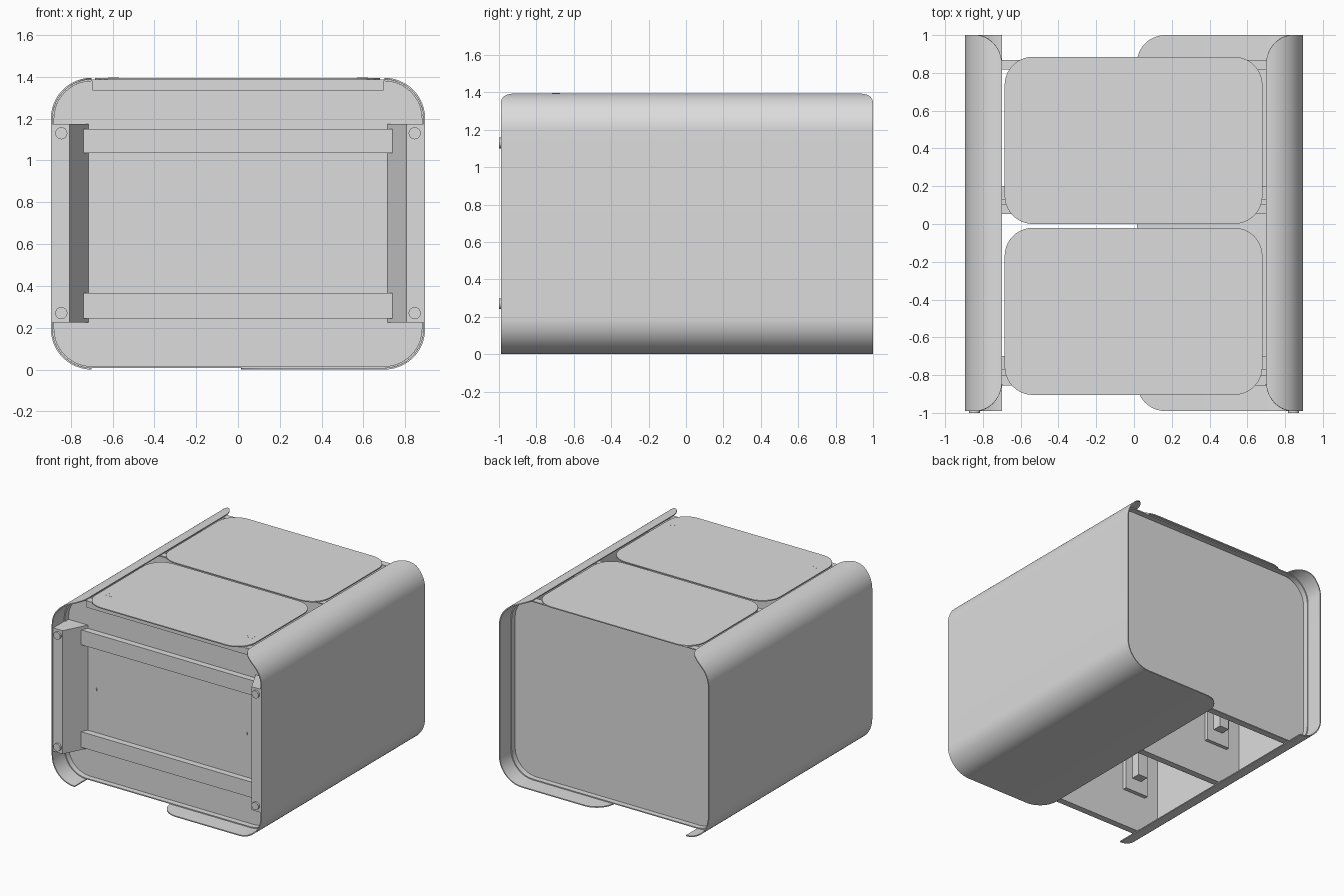
import bpy
import bmesh
from math import pi, sin, cos, sqrt, radians

old = bpy.data.objects.get("Cube")
if old:
    bpy.data.objects.remove(old, do_unlink=True)

# One painted sheet-metal colour
metal = bpy.data.materials.new("light grey metal")
metal.use_nodes = True
GREY = (0.72, 0.72, 0.72, 1)
metal.diffuse_color = GREY
metal.node_tree.nodes["Principled BSDF"].inputs["Base Color"].default_value = GREY

HALF_W, HEIGHT, BEND, SHEET = 0.895, 1.395, 0.195, 0.008
FRONT, BACK = -0.99, 1.0


def loft(name, rings, loop=False):
    """Skin a row of equal point rings; cap the ends unless it loops."""
    bm = bmesh.new()
    rows = [[bm.verts.new(p) for p in ring] for ring in rings]
    pairs = list(zip(rows, rows[1:]))
    if loop:
        pairs.append((rows[-1], rows[0]))
    else:
        bm.faces.new(rows[0])
        bm.faces.new(rows[-1])
    n = len(rows[0])
    for a, b in pairs:
        for i in range(n):
            j = (i + 1) % n
            bm.faces.new((a[i], a[j], b[j], b[i]))
    bmesh.ops.recalc_face_normals(bm, faces=bm.faces)
    mesh = bpy.data.meshes.new(name)
    bm.to_mesh(mesh)
    bm.free()
    mesh.materials.append(metal)
    ob = bpy.data.objects.new(name, mesh)
    bpy.context.collection.objects.link(ob)
    bpy.ops.object.select_all(action='DESELECT')
    ob.select_set(True)
    bpy.context.view_layer.objects.active = ob
    bpy.ops.object.shade_smooth_by_angle(angle=radians(30))


def box(name, x, y, z):
    loft(name, [[(x[0], y[0], h), (x[1], y[0], h), (x[1], y[1], h), (x[0], y[1], h)]
                for h in z])


def rounded(u0, u1, v0, v1, r, steps=10):
    """Rounded rectangle outline."""
    pts = []
    for k, (cu, cv) in enumerate([(u1 - r, v1 - r), (u0 + r, v1 - r),
                                  (u0 + r, v0 + r), (u1 - r, v0 + r)]):
        for i in range(steps + 1):
            a = pi / 2 * (k + i / steps)
            pts.append((cu + r * cos(a), cv + r * sin(a)))
    return pts


# Wrapped outer shells: top lip, bend, side, bend and (one side) a floor flap
def shell(name, side, flap):
    arc = BEND * pi / 2
    wall = HEIGHT - 2 * BEND
    total = 2 * arc + wall + flap
    corner = 0.15

    def at(s):
        if s < arc:
            a = pi / 2 - s / BEND
            return HALF_W - BEND, HEIGHT - BEND, a
        if s < arc + wall:
            return HALF_W - BEND, HEIGHT - BEND - (s - arc), 0
        a = -min((s - arc - wall) / BEND, pi / 2)
        return HALF_W - BEND - max(0, s - 2 * arc - wall), BEND, a

    def inset(e):
        return corner - sqrt(corner ** 2 - (corner - e) ** 2) if e < corner else 0

    ease = [corner * (1 - cos(pi / 2 * i / 12)) for i in range(13)]
    bends = [arc * i / 20 for i in range(21)]
    stops = set(ease) | set(bends) | {arc + wall + b for b in bends}
    if flap:
        stops |= {total - e for e in ease}
    rings = []
    for s in sorted(stops):
        cx, cz, a = at(s)
        cut = inset(s)
        if flap:
            cut = max(cut, inset(total - s))
        y0, y1 = FRONT + cut, BACK - cut
        outer, inner = [(side * (cx + r * cos(a)), cz + r * sin(a))
                        for r in (BEND, BEND - SHEET)]
        rings.append([(outer[0], y0, outer[1]), (outer[0], y1, outer[1]),
                      (inner[0], y1, inner[1]), (inner[0], y0, inner[1])])
    loft(name, rings)


shell("left_shell", 1, HALF_W - BEND - 0.015)
shell("right_shell", -1, 0)


# Upright panels, each with a rim turned outward
def panel(name, y, rim):
    lim = HALF_W - SHEET
    edge = rounded(-lim, lim, SHEET, HEIGHT - SHEET, BEND - SHEET)
    fold = rounded(-lim + SHEET, lim - SHEET, 2 * SHEET, HEIGHT - 2 * SHEET,
                   BEND - 2 * SHEET)
    t = SHEET if rim < 0 else -SHEET
    loft(name, [[(u, h, v) for u, v in edge] for h in (y, y + t)])
    loft(name + "_rim", [[(a, y, b), (a, y + rim, b), (c, y + rim, d), (c, y, d)]
                         for (a, b), (c, d) in zip(edge, fold)], loop=True)


PANEL = -0.807
panel("front_panel", PANEL, -0.043)
panel("middle_panel", 0.095, -0.043)
panel("back_panel", 0.825, 0.042)

# Two lids
for name, y0, y1 in (("front_lid", -0.905, -0.02), ("back_lid", 0.0, 0.885)):
    outline = rounded(-0.685, 0.68, y0, y1, 0.15)
    loft(name, [[(u, v, h) for u, v in outline] for h in (HEIGHT - SHEET, HEIGHT)])

# Front fittings: lip under the lid and two horizontal rails
box("front_lip", (-0.695, 0.695), (-0.855, PANEL), (1.335, 1.386))
box("upper_rail", (-0.738, 0.738), (-0.855, PANEL), (1.035, 1.15))
box("lower_rail", (-0.738, 0.738), (-0.855, PANEL), (0.245, 0.365))

for side, word in ((1, "left"), (-1, "right")):
    # Slanted mounting bracket
    plan = [(0.886, -0.985), (0.805, -0.985), (0.715, PANEL), (0.886, PANEL)]
    loft(word + "_bracket", [[(side * x, y, h) for x, y in plan] for h in (0.225, 1.175)])

    # Round bolt heads
    for z, level in ((1.13, "upper"), (0.27, "lower")):
        circle = [(side * 0.845 + 0.029 * cos(pi * i / 12), z + 0.029 * sin(pi * i / 12))
                  for i in range(24)]
        loft(f"{word}_{level}_bolt", [[(u, h, v) for u, v in circle]
                                      for h in (-0.98, -1.0)])

    # Small catch plates on the front lid and pegs on the front panel
    cx = side * 0.595
    top = (HEIGHT - 0.002, HEIGHT + 0.0005)
    box(word + "_catch_bar", (cx - 0.025, cx + 0.025), (-0.717, -0.713), top)
    for end, reach in ((1, -0.675), (-1, -0.695)):
        tab = cx + side * end * 0.025
        box(f"{word}_catch_tab", (tab - 0.002, tab + 0.002), (-0.717, reach), top)
    box(word + "_peg", (side * 0.64 - 0.004, side * 0.64 + 0.004),
        (PANEL - 0.006, PANEL), (0.69, 0.71))

    # Inner latch blocks behind the front and middle panels
    for y, place in ((PANEL + SHEET, "front"), (0.1, "middle")):
        x = side * 0.67
        box(f"{word}_{place}_latch_plate", (x - 0.1, x + 0.1), (y, y + 0.03), (0.3, 0.75))
        box(f"{word}_{place}_latch", (x - 0.04, x + 0.04), (y + 0.03, y + 0.1), (0.4, 0.6))
